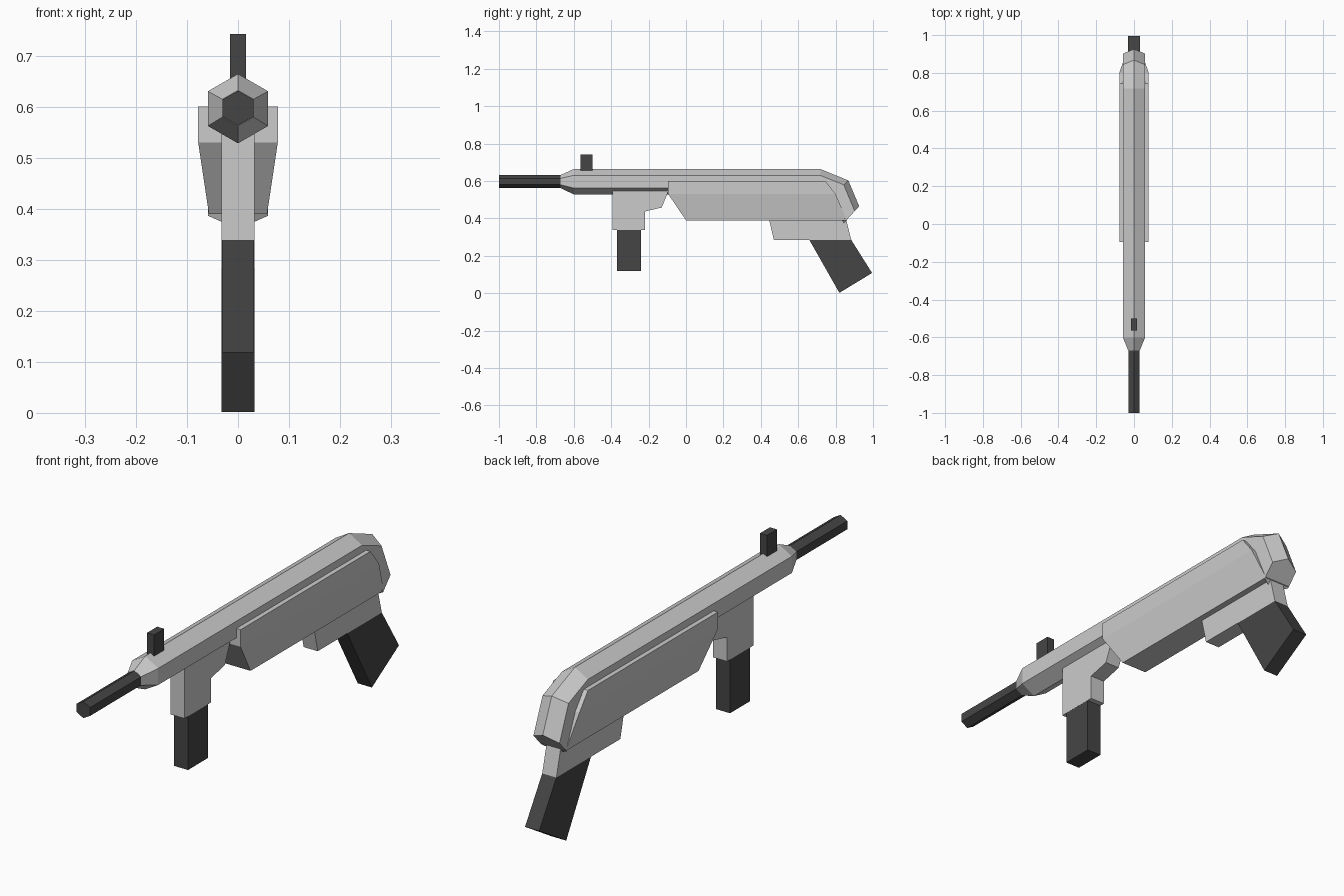
import bpy, bmesh

if "Cube" in bpy.data.objects:
    bpy.data.objects.remove(bpy.data.objects["Cube"])

dark = bpy.data.materials.new("dark_grey")
dark.diffuse_color = (0.06, 0.06, 0.06, 1)
dark.use_nodes = True
dark.node_tree.nodes["Principled BSDF"].inputs["Base Color"].default_value = dark.diffuse_color


def loft(name, rings, mat=None):
    """Skin a list of equal-length point rings and cap both ends."""
    bm = bmesh.new()
    loops = [[bm.verts.new(p) for p in ring] for ring in rings]
    n = len(loops[0])
    for a, b in zip(loops, loops[1:]):
        for i in range(n):
            j = (i + 1) % n
            bm.faces.new((a[i], a[j], b[j], b[i]))
    bm.faces.new(loops[0])
    bm.faces.new(loops[-1])
    bmesh.ops.recalc_face_normals(bm, faces=bm.faces)
    mesh = bpy.data.meshes.new(name)
    bm.to_mesh(mesh)
    bm.free()
    obj = bpy.data.objects.new(name, mesh)
    bpy.context.collection.objects.link(obj)
    if mat:
        mesh.materials.append(mat)
    return obj


def plate(name, half, profile, mat=None):
    """Extrude a (y, z) profile symmetrically across x."""
    return loft(name, [[(x, y, z) for y, z in profile] for x in (-half, half)], mat)


def hexagon(half, top, bottom):
    """Hexagon ring between its top and bottom (y, z) corner points."""
    ring = []
    for x, t in ((0, 0), (1, .25), (1, .75), (0, 1), (-1, .75), (-1, .25)):
        ring.append((x * half, top[0] + (bottom[0] - top[0]) * t,
                     top[1] + (bottom[1] - top[1]) * t))
    return ring


def box(half, y0, y1, z):
    return [(-half, y0, z), (half, y0, z), (half, y1, z), (-half, y1, z)]


# Barrel
loft("barrel", [hexagon(.03, (y, .631), (y, .563)) for y in (-1, -.64)], dark)

# Hexagonal receiver tube, tapered at the muzzle and bent down at the rear
loft("receiver", [
    hexagon(.0305, (-.67, .632), (-.67, .562)),
    hexagon(.059, (-.6, .664), (-.6, .528)),
    hexagon(.059, (.718, .664), (.718, .528)),
    hexagon(.059, (.868, .603), (.77, .51)),
    hexagon(.059, (.926, .465), (.83, .36)),
])

# Wider lower housing with tapered flanks
loft("housing", [
    box(.057, 0, .86, .39),
    box(.078, -.095, .80, .53),
    box(.078, -.095, .745, .60),
])

# Rear grip and its mount
plate("grip_mount", .032, [(.43, .45), (.445, .39), (.47, .284),
                           (.884, .284), (.857, .39), (.842, .45)])
plate("rear_grip", .032, [(.66, .284), (.884, .284), (.995, .108), (.82, .002)], dark)

# Magazine well and magazine
plate("magazine_well", .032, [(-.392, .56), (-.392, .338), (-.219, .338), (-.219, .437),
                              (-.13, .458), (-.1, .53), (-.09, .56)])
loft("magazine", [box(.0315, -.368, -.24, z) for z in (.118, .345)], dark)

# Front sight
loft("front_sight", [box(.016, -.565, -.5, z) for z in (.64, .742)], dark)
